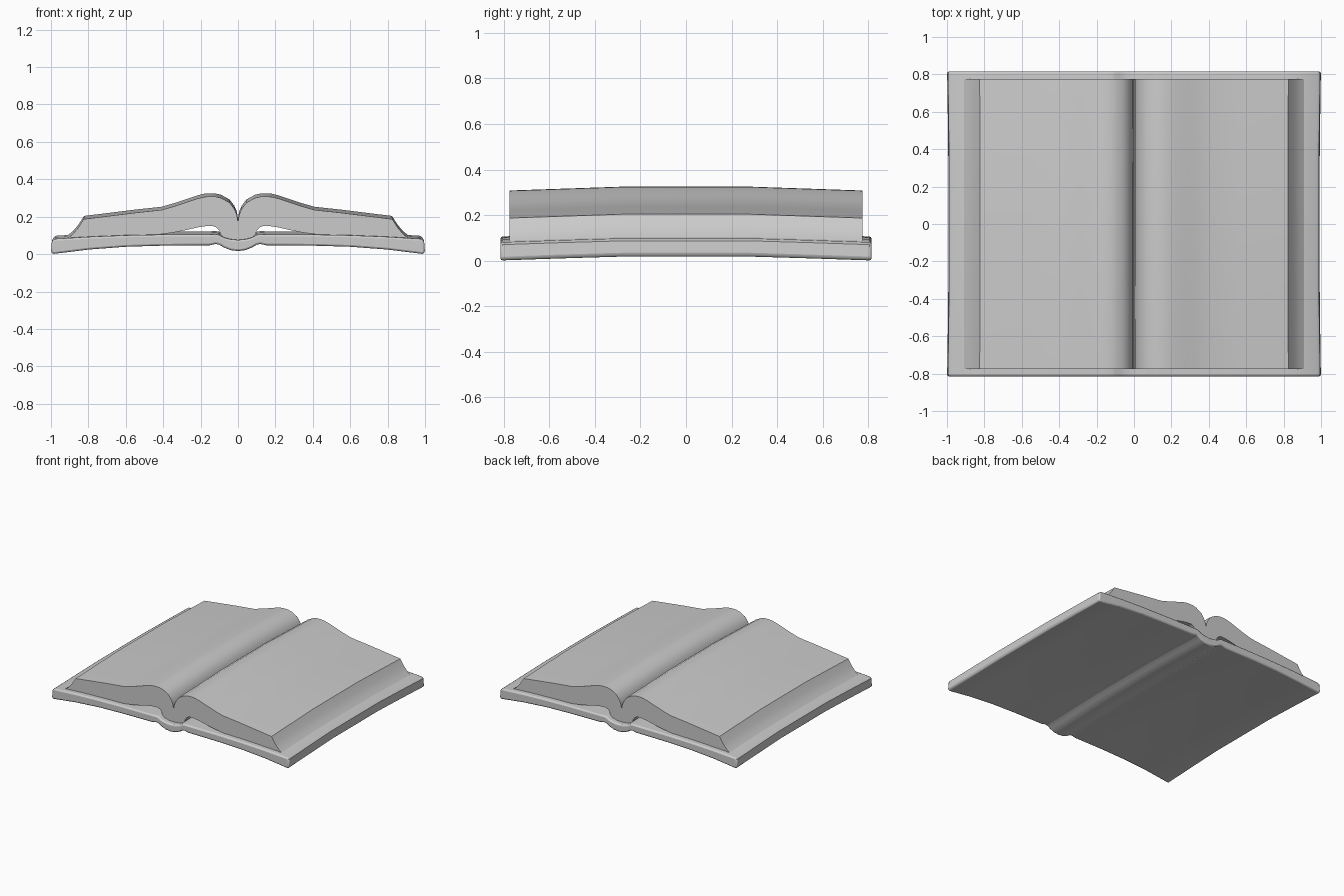
import bpy, bmesh

if "Cube" in bpy.data.objects:
    bpy.data.objects.remove(bpy.data.objects["Cube"])


def loft(name, top, bottom, stations, angle):
    """Mirror a half profile (x, z) about x = 0 and sweep it through (y, drop, x scale) stations."""
    half = top + bottom[::-1]
    inner = half[1:-1] if half[-1][0] == 0 else half[1:]
    ring = half + [(-x, z) for x, z in inner[::-1]]
    bm = bmesh.new()
    rings = [[bm.verts.new((x * s, y, z - d)) for x, z in ring] for y, d, s in stations]
    n = len(ring)
    for a, b in zip(rings, rings[1:]):
        for i in range(n):
            j = (i + 1) % n
            bm.faces.new((a[i], a[j], b[j], b[i]))
    # end caps
    bm.faces.new(rings[0])
    bm.faces.new(rings[-1][::-1])
    bmesh.ops.recalc_face_normals(bm, faces=bm.faces[:])
    me = bpy.data.meshes.new(name)
    bm.to_mesh(me)
    bm.free()
    ob = bpy.data.objects.new(name, me)
    bpy.context.collection.objects.link(ob)
    bpy.ops.object.select_all(action='DESELECT')
    ob.select_set(True)
    bpy.context.view_layer.objects.active = ob
    bpy.ops.object.shade_smooth_by_angle(angle=angle)
    return ob


# cover boards with rounded spine; heights are those of the lowered front end
cover_top = [(0, .075), (.04, .079), (.075, .088), (.1, .102), (.12, .106), (.15, .105),
             (.4, .104), (.6, .1), (.8, .092), (.98, .081), (.995, .07)]
cover_bottom = [(0, .016), (.04, .021), (.075, .035), (.1, .05), (.12, .054), (.15, .047),
                (.4, .045), (.6, .039), (.8, .024), (.985, .001), (1.0, .008)]
cover_stations = [(-.815, 0, 1), (-.55, -.009, .996), (-.28, -.017, .993),
                  (.28, -.017, .993), (.55, -.009, .996), (.815, 0, 1)]
cover = loft("book_cover", cover_top, cover_bottom, cover_stations, 0.7)

# soften the head and tail edges of the cover
bev = cover.modifiers.new("rounded_edges", 'BEVEL')
bev.width = .01
bev.segments = 2
bev.limit_method = 'ANGLE'
bev.angle_limit = 1.0

# page block: swelling on both sides of the gutter, hollow underneath near the spine
page_top = [(0, .172), (.006, .21), (.02, .242), (.045, .275), (.065, .286), (.09, .3),
            (.12, .307), (.15, .308), (.18, .306), (.22, .296), (.28, .276), (.34, .256),
            (.41, .236), (.55, .221), (.825, .187), (.855, .14), (.885, .105), (.92, .078)]
page_bottom = [(0, .072), (.04, .077), (.075, .088), (.094, .105), (.1, .125), (.115, .142),
               (.135, .151), (.17, .15), (.22, .142), (.28, .128), (.34, .116), (.42, .105),
               (.6, .094), (.915, .072)]
page_stations = [(-.775, 0, 1), (-.28, -.017, .998), (.28, -.017, .998), (.775, 0, 1)]
loft("page_block", page_top, page_bottom, page_stations, 0.6)
